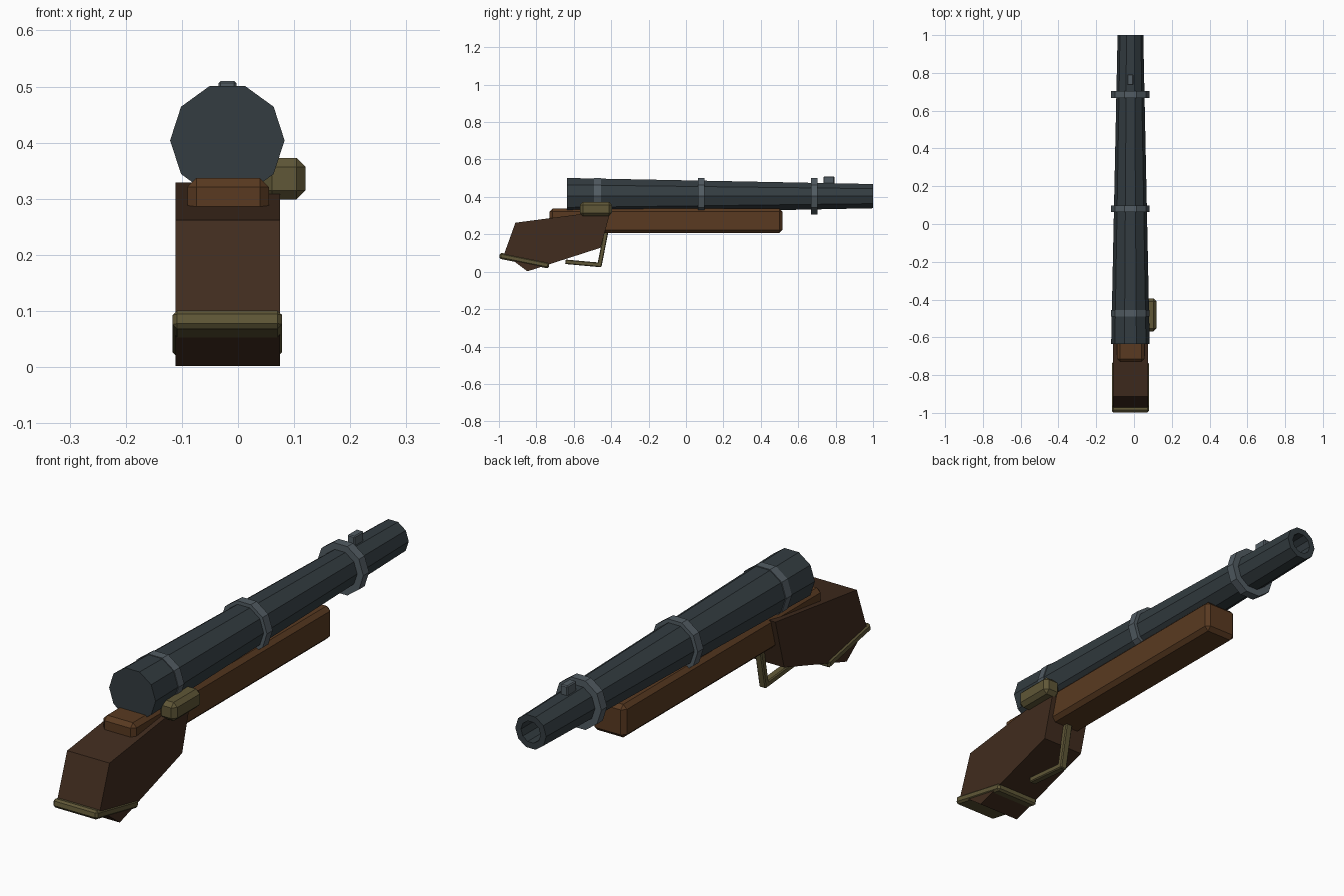
import bpy, bmesh
from math import cos, sin, pi, atan2
from mathutils import Vector

if "Cube" in bpy.data.objects:
    bpy.data.objects.remove(bpy.data.objects["Cube"])

CX = -0.019   # centre line of the gun
AXIS_Z = 0.404


def paint(name, color):
    m = bpy.data.materials.new(name)
    m.diffuse_color = (*color, 1)
    m.use_nodes = True
    m.node_tree.nodes["Principled BSDF"].inputs["Base Color"].default_value = m.diffuse_color
    return m


STEEL = paint("dark_steel", (0.033, 0.045, 0.052))
BAND = paint("band_steel", (0.085, 0.108, 0.125))
WOOD = paint("wood", (0.10, 0.042, 0.015))
DARK = paint("dark_wood", (0.052, 0.025, 0.013))
BRASS = paint("brass", (0.115, 0.095, 0.038))


def finish(name, bm, mat):
    bmesh.ops.recalc_face_normals(bm, faces=bm.faces[:])
    me = bpy.data.meshes.new(name)
    bm.to_mesh(me)
    bm.free()
    me.materials.append(mat)
    ob = bpy.data.objects.new(name, me)
    bpy.context.collection.objects.link(ob)
    return ob


def lathe(name, profile, mat, loop=False, n=10):
    """Ten-sided turned part along y from (y, radius) pairs."""
    bm = bmesh.new()
    rings = [[bm.verts.new((CX + r * cos(2 * pi * i / n), y, AXIS_Z + r * sin(2 * pi * i / n)))
              for i in range(n)] for y, r in profile]
    pairs = list(zip(rings, rings[1:]))
    if loop:
        pairs.append((rings[-1], rings[0]))
    else:
        bm.faces.new(rings[0])
        bm.faces.new(rings[-1])
    for a, b in pairs:
        for i in range(n):
            j = (i + 1) % n
            bm.faces.new((a[i], a[j], b[j], b[i]))
    return finish(name, bm, mat)


def box(name, lo, hi, mat, bevel=0.0, tilt=0.0):
    """Chamfered box between two corners, tilted about x."""
    lo, hi = Vector(lo), Vector(hi)
    bm = bmesh.new()
    bmesh.ops.create_cube(bm, size=1)
    bmesh.ops.scale(bm, vec=hi - lo, verts=bm.verts)
    if bevel:
        bmesh.ops.bevel(bm, geom=bm.edges[:], offset=bevel, segments=1, affect='EDGES')
    ob = finish(name, bm, mat)
    ob.location = (lo + hi) / 2
    ob.rotation_euler.x = tilt
    return ob


def bar(name, a, b, width, thick, mat, bevel):
    """Flat bar between two (y, z) points."""
    d = Vector(b) - Vector(a)
    c = (Vector(a) + Vector(b)) / 2
    h = Vector((width, d.length, thick)) / 2
    mid = Vector((CX, c.x, c.y))
    return box(name, mid - h, mid + h, mat, bevel, atan2(d.y, d.x))


# Tapered barrel with an open bore
lathe("barrel", [(-0.635, 0.102), (1.0, 0.068), (1.0, 0.043), (0.75, 0.043)], STEEL)

# Three barrel bands
for i, y in enumerate((-0.473, 0.081, 0.685)):
    lathe(f"barrel_band_{i + 1}",
          [(y - 0.018, 0.072), (y - 0.018, 0.102), (y + 0.018, 0.102), (y + 0.018, 0.072)],
          BAND, loop=True)

# Front sight
box("front_sight", (CX - 0.016, 0.735, 0.465), (CX + 0.016, 0.793, 0.51), BAND, 0.004)

# Fore stock
box("fore_stock", (-0.09, -0.73, 0.206), (0.055, 0.515, 0.337), WOOD, 0.016)

# Grip: side profile extruded across
bm = bmesh.new()
side = [(-0.912, 0.262), (-0.402, 0.329), (-0.457, 0.128), (-0.848, 0.002), (-0.972, 0.095)]
face = bm.faces.new([bm.verts.new((-0.111, y, z)) for y, z in side])
ext = bmesh.ops.extrude_face_region(bm, geom=[face])["geom"]
bmesh.ops.translate(bm, vec=(0.186, 0, 0), verts=[v for v in ext if isinstance(v, bmesh.types.BMVert)])
finish("grip", bm, DARK)

# Brass butt plate, lock and trigger guard
bar("butt_plate", (-0.997, 0.086), (-0.732, 0.033), 0.195, 0.033, BRASS, 0.008)
box("lock", (0.045, -0.568, 0.299), (0.12, -0.395, 0.373), BRASS, 0.016)
bar("guard_front", (-0.427, 0.215), (-0.464, 0.026), 0.03, 0.024, BRASS, 0.004)
bar("guard_bottom", (-0.645, 0.053), (-0.455, 0.036), 0.03, 0.024, BRASS, 0.004)
